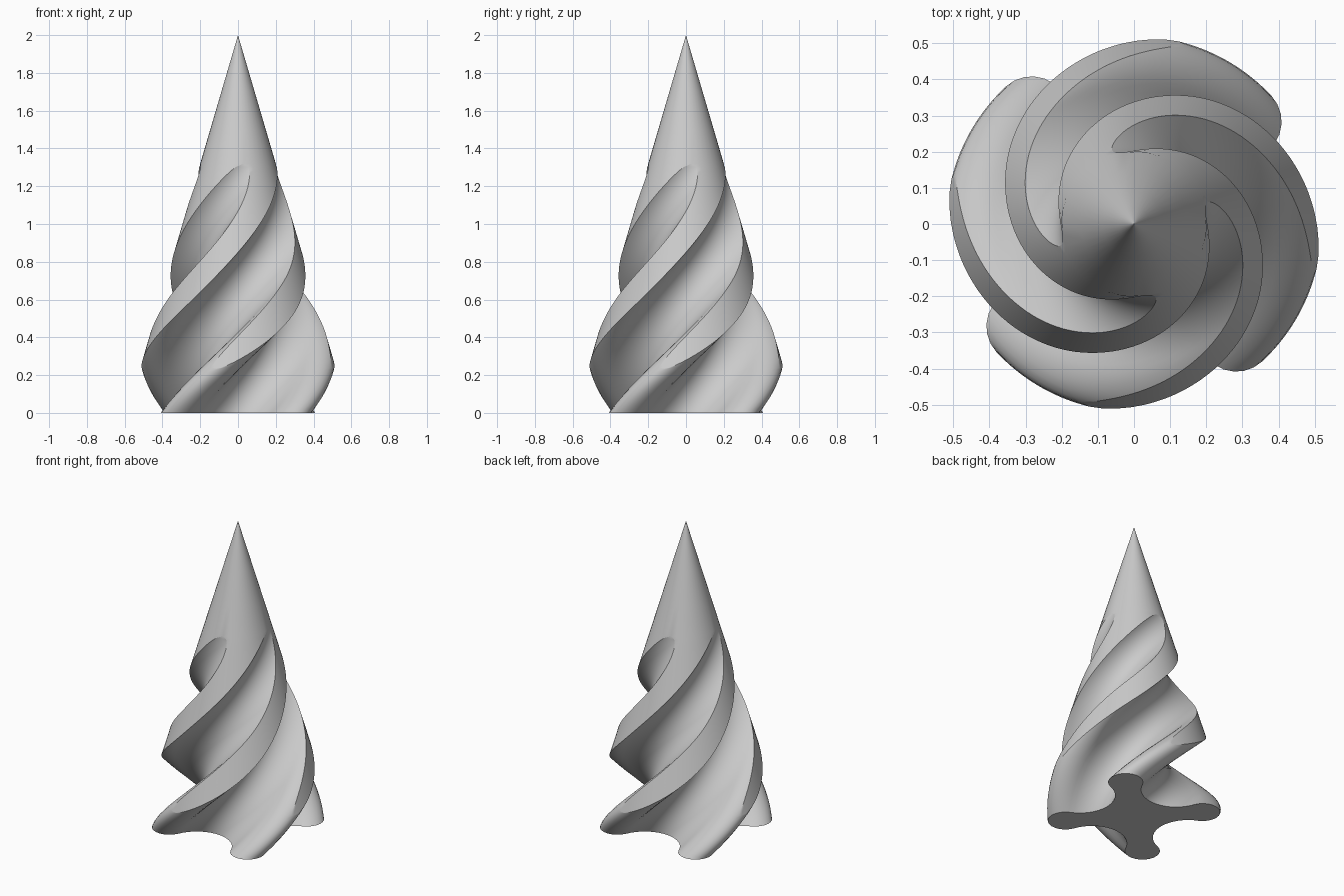
import bpy
import bmesh
from math import acos, cos, sin, pi, sqrt, radians

cube = bpy.data.objects.get("Cube")
if cube:
    bpy.data.objects.remove(cube, do_unlink=True)

# Overall shape: a four-lobed bar, twisted, then trimmed to a cone
HEIGHT, SLOPE = 2.0, 0.294
START, TWIST = radians(43), radians(144.5)   # lobe angle at the base, turn per unit of height
VALLEY, REACH = 0.2, 0.52                    # inner and outer radius of the lobes
TIP = 0.105                                  # radius of the rounded lobe tips
TIP_C = REACH - TIP
# Hollow circle that touches both neighbouring tips
HOLLOW_C = (TIP_C**2 - (VALLEY - TIP)**2) / (sqrt(2) * TIP_C - 2 * (VALLEY - TIP))
HOLLOW = HOLLOW_C - VALLEY
FLANK, STRIP, LEVELS = 16, 10, 72


def circle_angle(centre, radius, r):
    """Angle off the centre line at which a circle is met at distance r."""
    v = (centre**2 + r * r - radius**2) / (2 * centre * r)
    return acos(max(-1.0, min(1.0, v)))


# Distance at which the tip circle and the hollow circle touch
share = TIP / (TIP + HOLLOW)
side = HOLLOW_C / sqrt(2)
JOIN = sqrt((TIP_C + (side - TIP_C) * share)**2 + (side * share)**2)


def half_angle(r):
    """Half the angle a lobe fills at distance r."""
    if r <= VALLEY:
        return pi / 4
    if r >= REACH:
        return 0.0
    if r < JOIN:
        return pi / 4 - circle_angle(HOLLOW_C, HOLLOW, r)
    return circle_angle(TIP_C, TIP, r)


def section(z):
    """Points of the trimmed cross-section at height z, counter-clockwise."""
    cone = SLOPE * (HEIGHT - z)
    low, high = min(VALLEY, cone), min(REACH, cone)
    flank = []
    for i in range(FLANK):
        r = low + (high - low) * (1 - cos(pi * i / FLANK)) / 2
        flank.append((r, half_angle(r)))
    edge = half_angle(high)
    lobe = [(r, -a) for r, a in flank]
    lobe += [(high, edge * (2 * i / STRIP - 1)) for i in range(STRIP + 1)]
    lobe += [(r, a) for r, a in reversed(flank[1:])]
    turn = START + TWIST * min(z, trim_end)
    return [(r * cos(a + turn + k * pi / 2), r * sin(a + turn + k * pi / 2), z)
            for k in range(4) for r, a in lobe]


trim_start = HEIGHT - REACH / SLOPE
trim_end = HEIGHT - VALLEY / SLOPE
heights = [trim_end * i / LEVELS for i in range(LEVELS + 1)]
heights += [trim_start, 1.5, 1.7, 1.85, 1.95, 1.99]
heights.sort()

# Twisted body
bm = bmesh.new()
rings = [[bm.verts.new(p) for p in section(z)] for z in heights]
count = len(rings[0])
for lower, upper in zip(rings, rings[1:]):
    for i in range(count):
        j = (i + 1) % count
        bm.faces.new((lower[i], lower[j], upper[j], upper[i]))

# Pointed top and flat base
apex = bm.verts.new((0, 0, HEIGHT))
for i in range(count):
    bm.faces.new((rings[-1][i], rings[-1][(i + 1) % count], apex))
bm.faces.new(list(reversed(rings[0])))
bmesh.ops.remove_doubles(bm, verts=bm.verts[:], dist=0.0001)

mesh = bpy.data.meshes.new("twisted_cone")
bm.to_mesh(mesh)
bm.free()
body = bpy.data.objects.new("twisted_cone", mesh)
bpy.context.collection.objects.link(body)

# Plain grey finish
grey = bpy.data.materials.new("light_grey")
grey.use_nodes = True
colour = (0.6, 0.6, 0.6, 1.0)
grey.diffuse_color = colour
grey.node_tree.nodes["Principled BSDF"].inputs["Base Color"].default_value = colour
mesh.materials.append(grey)

bpy.ops.object.select_all(action="DESELECT")
body.select_set(True)
bpy.context.view_layer.objects.active = body
bpy.ops.object.shade_smooth_by_angle(angle=radians(30))
